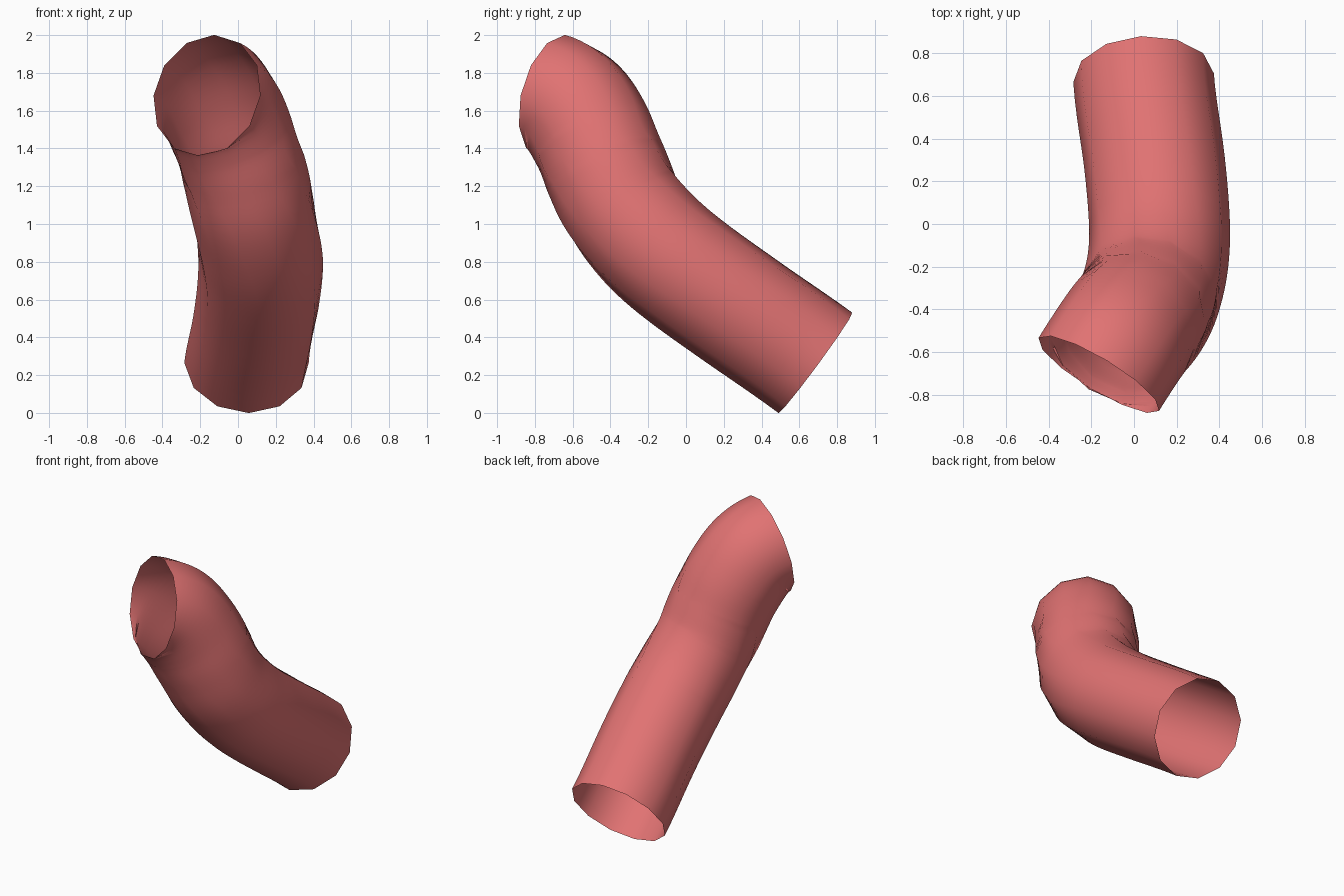
import bpy, bmesh
from math import sin, cos, pi
from mathutils import Vector

if "Cube" in bpy.data.objects:
    bpy.data.objects.remove(bpy.data.objects["Cube"])

RADIUS, SIDES, STEPS = 0.33, 12, 6

# centre line of the bent pipe, lower mouth to upper mouth
path = [Vector(p) for p in [
    (0.045, 0.685, 0.265), (0.098, 0.27, 0.555), (0.12, -0.02, 0.765),
    (0.11, -0.19, 0.915), (0.075, -0.335, 1.095), (0.03, -0.425, 1.29),
    (-0.03, -0.5, 1.47), (-0.095, -0.595, 1.615), (-0.165, -0.705, 1.68)]]

# unit tangents: fixed at the mouths, averaged between
tangents = [(b - a).normalized() for a, b in zip(path, path[2:])]
tangents = ([Vector((0.05, -0.805, 0.593)).normalized()] + tangents +
            [Vector((-0.504, -0.833, 0.228)).normalized()])


def hermite(i, t):
    """Point and direction on one span of the centre line."""
    a, b = path[i], path[i + 1]
    size = (b - a).length
    m, n = tangents[i] * size, tangents[i + 1] * size
    pos = (a * (2*t**3 - 3*t**2 + 1) + m * (t**3 - 2*t**2 + t)
           + b * (3*t**2 - 2*t**3) + n * (t**3 - t**2))
    direction = (a * (6*t*t - 6*t) + m * (3*t*t - 4*t + 1)
                 + b * (6*t - 6*t*t) + n * (3*t*t - 2*t))
    return pos, direction.normalized()


samples = [hermite(i, s / STEPS) for i in range(len(path) - 1) for s in range(STEPS)]
samples.append(hermite(len(path) - 2, 1.0))

# twelve-sided rings kept upright along the path, open at both ends
bm = bmesh.new()
rings = []
for pos, d in samples:
    side = d.cross(Vector((0, 0, 1))).normalized()
    up = side.cross(d)
    rings.append([bm.verts.new(pos + RADIUS * (up * cos(2*pi*k/SIDES) + side * sin(2*pi*k/SIDES)))
                  for k in range(SIDES)])
for r, q in zip(rings, rings[1:]):
    for k in range(SIDES):
        j = (k + 1) % SIDES
        bm.faces.new((r[j], r[k], q[k], q[j])).smooth = True
bm.normal_update()
# make the faces point away from the centre line
f = next(iter(bm.faces))
if f.normal.dot(f.calc_center_median() - samples[0][0]) < 0:
    bmesh.ops.reverse_faces(bm, faces=bm.faces[:])

mesh = bpy.data.meshes.new("bent_pipe")
bm.to_mesh(mesh)
bm.free()
pipe = bpy.data.objects.new("bent_pipe", mesh)
bpy.context.collection.objects.link(pipe)

mat = bpy.data.materials.new("coral_red")
mat.diffuse_color = (0.75, 0.17, 0.17, 1)
mat.use_nodes = True
mat.node_tree.nodes["Principled BSDF"].inputs["Base Color"].default_value = mat.diffuse_color
mesh.materials.append(mat)
